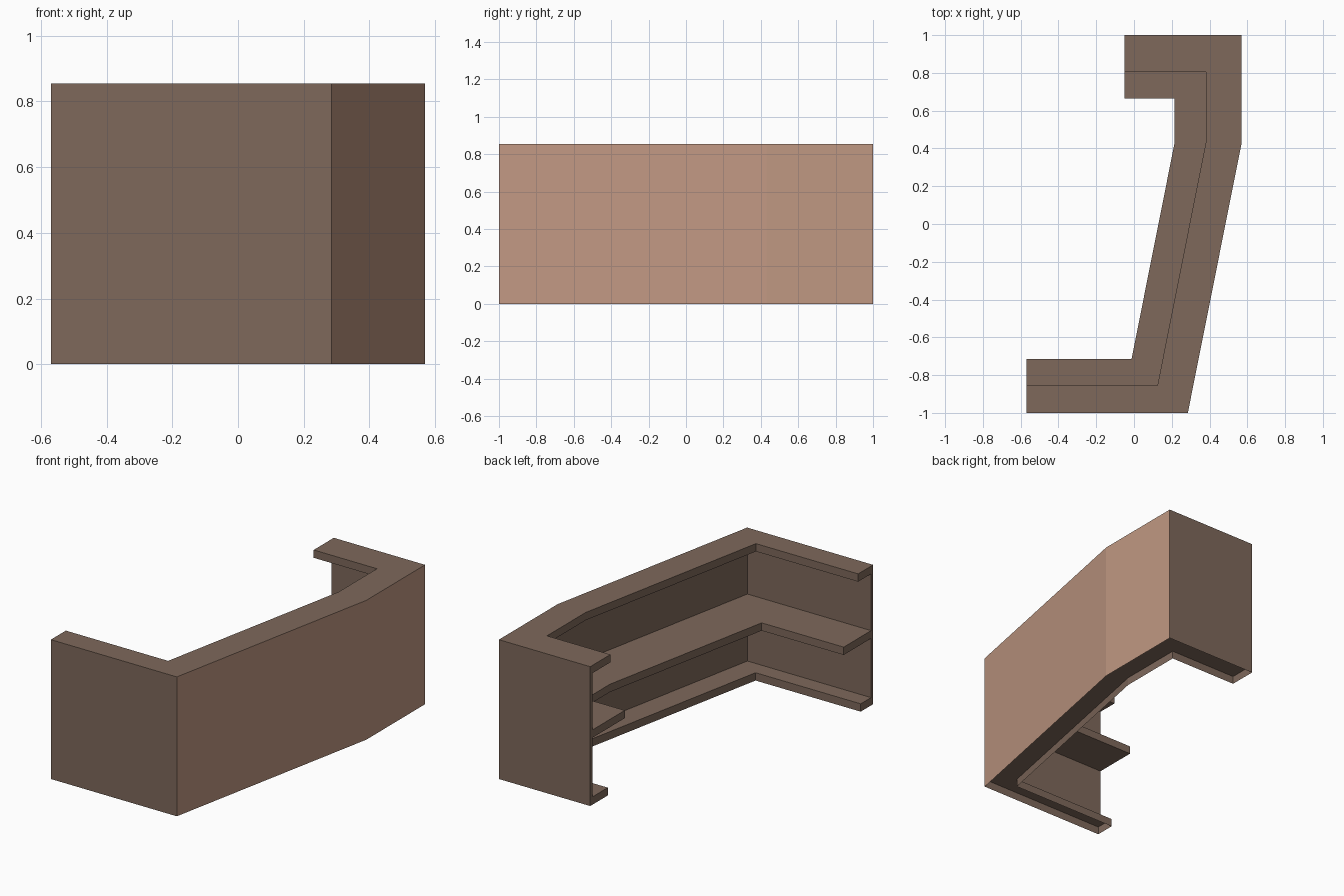
import bpy, bmesh

if "Cube" in bpy.data.objects:
    bpy.data.objects.remove(bpy.data.objects["Cube"])

H = 0.855      # desk height
T = 0.048      # thickness of worktop, shelf and plinth
SHELF = 0.459  # top of the shelf


def material(name, rgb):
    m = bpy.data.materials.new(name)
    m.diffuse_color = (*rgb, 1)
    m.use_nodes = True
    m.node_tree.nodes["Principled BSDF"].inputs["Base Color"].default_value = m.diffuse_color
    return m


dark_wood = material("dark_wood", (0.21, 0.14, 0.105))
tan_panel = material("tan_panel", (0.53, 0.315, 0.225))


def run(front, side, back):
    """Plan path of the desk, inset from its outer line by a depth per arm."""
    yf = -1 + front
    return [(-0.57, yf), (0.285 + front * 0.2 - side, yf),
            (0.57 - side, 0.43), (0.57 - side, 1 - back), (-0.05, 1 - back)]


outer = run(0, 0, 0)
wall = run(0.02, 0.02, 0.02)
plinth = run(0.12, 0.165, 0.17)
top = run(0.145, 0.19, 0.195)
shelf = run(0.285, 0.355, 0.335)

# E-shaped section: outer panel, worktop, shelf, plinth (open underneath)
section = [(outer, 0), (outer, H), (top, H), (top, H - T), (wall, H - T),
           (wall, SHELF), (shelf, SHELF), (shelf, SHELF - T), (wall, SHELF - T),
           (wall, T), (plinth, T), (plinth, 0)]

bm = bmesh.new()
rings = [[bm.verts.new((*path[i], z)) for path, z in section] for i in range(5)]
for a, b in zip(rings, rings[1:]):
    for k in range(len(section) - 1):
        bm.faces.new((a[k], a[k + 1], b[k + 1], b[k]))
bm.faces.new(rings[0])
bm.faces.new(rings[-1][::-1])
bm.normal_update()

# normals outward: the outer panel at the far right must face +x
probe = max(bm.faces, key=lambda f: f.calc_center_median().x)
if probe.normal.x < 0:
    bmesh.ops.reverse_faces(bm, faces=bm.faces[:])

# soffit closing the wall cavity above the open plinth
for i in range(4):
    quad = [(outer[i], T), (wall[i], T), (wall[i + 1], T), (outer[i + 1], T)]
    f = bm.faces.new([bm.verts.new((*p, z)) for p, z in quad])
    f.normal_update()
    if f.normal.z > 0:
        f.normal_flip()
bm.normal_update()

# tan cladding on the long outer side
for f in bm.faces:
    if f.normal.x > 0.9 and f.calc_area() > 0.3:
        f.material_index = 1

mesh = bpy.data.meshes.new("reception_desk")
bm.to_mesh(mesh)
bm.free()
mesh.materials.append(dark_wood)
mesh.materials.append(tan_panel)
desk = bpy.data.objects.new("reception_desk", mesh)
bpy.context.collection.objects.link(desk)
